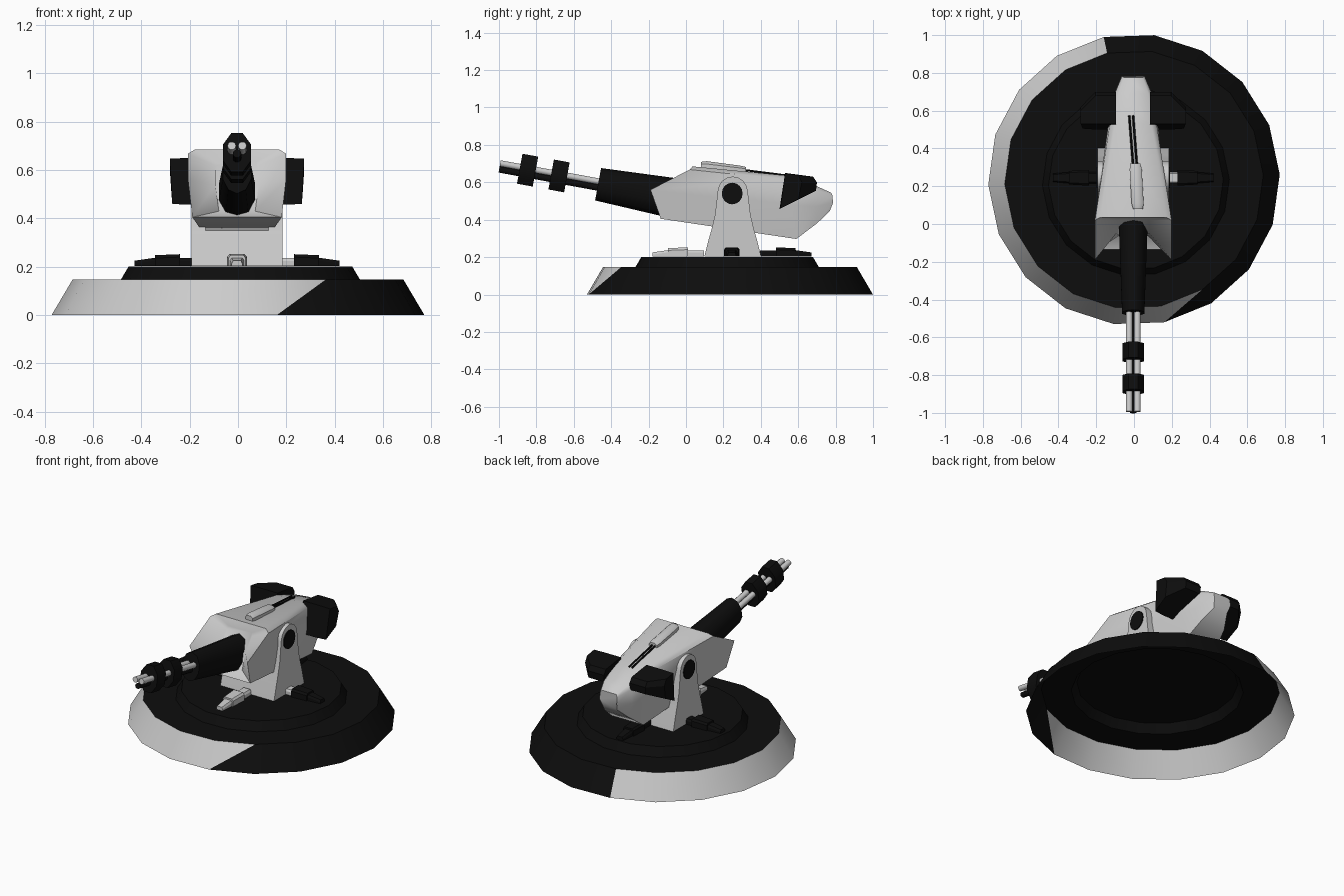
import bpy, bmesh
from math import sin, cos, pi, radians
from mathutils import Vector

if "Cube" in bpy.data.objects:
    bpy.data.objects.remove(bpy.data.objects["Cube"])

def material(name, v):
    m = bpy.data.materials.new(name)
    m.diffuse_color = (v, v, v, 1)
    m.use_nodes = True
    m.node_tree.nodes["Principled BSDF"].inputs["Base Color"].default_value = m.diffuse_color
    return m

BLACK = material("black", 0.004)
DX = -0.004          # the gun sits slightly left of the base centre
CY = 0.245           # turret axis

def finish(bm, name, mat=None, dx=DX, smooth=28):
    bmesh.ops.recalc_face_normals(bm, faces=bm.faces)
    me = bpy.data.meshes.new(name)
    bm.to_mesh(me)
    bm.free()
    ob = bpy.data.objects.new(name, me)
    bpy.context.collection.objects.link(ob)
    ob.location.x = dx
    if mat:
        me.materials.append(mat)
    bpy.context.view_layer.objects.active = ob
    for o in bpy.context.selected_objects:
        o.select_set(False)
    ob.select_set(True)
    bpy.ops.object.shade_smooth_by_angle(angle=radians(smooth))
    return ob

def loft(name, rings, mat=None, smooth=28):
    """Skin closed rings of equal point count and cap both ends."""
    bm = bmesh.new()
    vs = [[bm.verts.new(p) for p in r] for r in rings]
    n = len(vs[0])
    for a, b in zip(vs, vs[1:]):
        for i in range(n):
            j = (i + 1) % n
            bm.faces.new((a[i], a[j], b[j], b[i]))
    bm.faces.new(vs[0])
    bm.faces.new(vs[-1])
    return finish(bm, name, mat, smooth=smooth)

def prism(name, profile, x0, x1, mat=None):
    return loft(name, [[(x, y, z) for y, z in profile] for x in (x0, x1)], mat)

def tube(name, p, q, r0, r1, sides, mat=None, turn=0.0):
    """Elliptical tube from p to q; r = (half width, half height)."""
    p, q = Vector(p), Vector(q)
    d = (q - p).normalized()
    u = d.cross(Vector((0, 0, 1))).normalized()
    v = u.cross(d)
    ang = [2 * pi * i / sides + turn for i in range(sides)]
    rings = [[c + u * cos(a) * r[0] + v * sin(a) * r[1] for a in ang]
             for c, r in ((p, r0), (q, r1))]
    return loft(name, rings, mat, smooth=50)

# Round base: hollow skirt with a stepped disc, half its wall light
bm = bmesh.new()
N = 18
rings = []
for r, z, cx, cy in ((0.772, 0, 0, 0.235), (0.685, 0.147, 0, 0.235),
                     (0.495, 0.147, 0.01, 0.22), (0.463, 0.201, 0.01, 0.22)):
    rings.append([bm.verts.new((cx + r * cos(radians(2 + 20 * k)), cy + r * sin(radians(2 + 20 * k)), z))
                  for k in range(N)])
for lvl, (a, b) in enumerate(zip(rings, rings[1:])):
    for k in range(N):
        j = (k + 1) % N
        if lvl == 0 and k == 14:         # corner wall panel split light / dark
            bm.faces.new((a[k], b[j], b[k])).material_index = 1
            bm.faces.new((a[k], a[j], b[j]))
        else:
            f = bm.faces.new((a[k], a[j], b[j], b[k]))
            f.material_index = 1 if lvl == 0 and 5 <= k <= 13 else 0
bm.faces.new(rings[-1])
base = finish(bm, "base", BLACK, 0)
base.data.materials.append(material("light_grey", 0.8))

# Four clamp feet around the pedestal
def foot(name, d, mats):
    d = Vector(d)
    s = Vector((-d.y, d.x))
    parts = ((0.15, 0.24, 0.03, 0.03, 0.236, 0.236), (0.235, 0.34, 0.042, 0.036, 0.252, 0.248),
             (0.335, 0.425, 0.03, 0.022, 0.238, 0.225))
    for i, (a, b, wa, wb, ha, hb) in enumerate(parts):
        ring = []
        for t, w, h in ((a, wa, ha), (b, wb, hb)):
            c = Vector((0, CY)) + d * t
            ring.append([(*(c + s * k * w), z) for k, z in ((-1, 0.203), (1, 0.203), (1, h - 0.012),
                        (0.75, h), (-0.75, h), (-1, h - 0.012))])
        loft(f"{name}_{i}", ring, mats[i])

foot("front_foot", (0, -1), (None, None, None))
foot("right_foot", (1, 0), (None, BLACK, BLACK))
foot("left_foot", (-1, 0), (BLACK,) * 3)
foot("back_foot", (0, 1), (BLACK,) * 3)

# Pedestal block and the two rounded arms
low = [(0.098, 0.203), (0.12, 0.29), (0.137, 0.35)]
up = [(0.155, 0.425), (0.17, 0.555)]
mirror = lambda pts: [(2 * 0.25 - y, z) for y, z in reversed(pts)]
prism("pedestal", low + mirror(low), -0.186, 0.186)
arc = [(0.25 - 0.078 * cos(pi * i / 8), 0.555 + 0.076 * sin(pi * i / 8)) for i in range(1, 8)]
arm = low + up + arc + mirror(low + up)
for side, s in (("left", -1), ("right", 1)):
    prism(side + "_arm", arm, s * 0.13, s * 0.188)
    tube(side + "_pivot", (s * 0.15, 0.247, 0.54), (s * 0.194, 0.247, 0.54),
         (0.056, 0.058), (0.056, 0.058), 16, BLACK)

# Hull: half sections (width, y, z) mirrored and lofted from the recess to the tail
def section(pts):
    return [(w, y, z) for w, y, z in pts] + [(-w, y, z) for w, y, z in reversed(pts)]

loft("hull", [section(p) for p in (
    [(0.075, -0.06, 0.43), (0.09, -0.05, 0.54), (0.09, 0.02, 0.62), (0.08, 0.03, 0.635)],
    [(0.185, -0.135, 0.405), (0.203, -0.19, 0.56), (0.203, 0.02, 0.668), (0.175, 0.035, 0.685)],
    [(0.11, 0.59, 0.297), (0.128, 0.56, 0.48), (0.124, 0.53, 0.615), (0.095, 0.53, 0.637)],
    [(0.085, 0.70, 0.38), (0.1, 0.69, 0.47), (0.098, 0.69, 0.56), (0.08, 0.69, 0.583)],
    [(0.05, 0.768, 0.445), (0.06, 0.786, 0.49), (0.06, 0.783, 0.53), (0.05, 0.775, 0.545)])], smooth=48)

# Dark side wedges at the rear
for side, s in (("left", -1), ("right", 1)):
    inner = [(0.53, 0.65), (0.68, 0.63), (0.70, 0.60), (0.695, 0.555), (0.50, 0.457)]
    outer = [(0.53, 0.648), (0.60, 0.637), (0.62, 0.60), (0.60, 0.51), (0.505, 0.46)]
    loft(side + "_rear_pod", [
        [(s * 0.09, y, z) for y, z in inner],
        [(s * 0.20, y, z) for y, z in inner],
        [(s * x, y, z) for x, (y, z) in zip((0.278, 0.278, 0.278, 0.272, 0.268), outer)]], BLACK)

# Gun: dark shroud, three tubes and two clamps on a tilted axis
def axis(y, x=0.0, up=0.0):
    return (x, y + up * 0.18, 0.503 - 0.184 * y + up * 0.98)

tube("shroud", axis(0.02), axis(-0.47), (0.081, 0.112), (0.062, 0.088), 10, BLACK, pi / 10)
for name, x, h, m in (("left_tube", -0.022, 0.015, None), ("right_tube", 0.022, 0.015, None),
                      ("lower_tube", 0, -0.018, BLACK)):
    tube(name, axis(-0.42, x, h), axis(-0.996, x, h), (0.0175,) * 2, (0.0175,) * 2, 10, m)
for i, y in enumerate((-0.68, -0.848)):
    tube(f"clamp_{i}", axis(y + 0.042, 0, 0.006), axis(y - 0.042, 0, 0.006),
         (0.063, 0.088), (0.063, 0.088), 8, BLACK, pi / 8)

# Sight on the roof with two thin rods
def pod_ring(x, y, z, w, h):
    return [(x - w, y, z - 0.04), (x - w, y, z + h * 0.5), (x - w * 0.5, y, z + h),
            (x + w * 0.5, y, z + h), (x + w, y, z + h * 0.5), (x + w, y, z - 0.04)]

loft("sight", [pod_ring(0.025, 0.08, 0.685, 0.026, 0.024), pod_ring(0.023, 0.11, 0.683, 0.032, 0.03),
               pod_ring(0.013, 0.29, 0.664, 0.032, 0.025), pod_ring(0.011, 0.32, 0.661, 0.027, 0.021)], smooth=45)
for i, x in enumerate((0.0, 0.02)):
    tube(f"sight_rod_{i}", (x, 0.3, 0.667), (x - 0.021, 0.575, 0.632), (0.006,) * 2, (0.006,) * 2, 6, BLACK)
